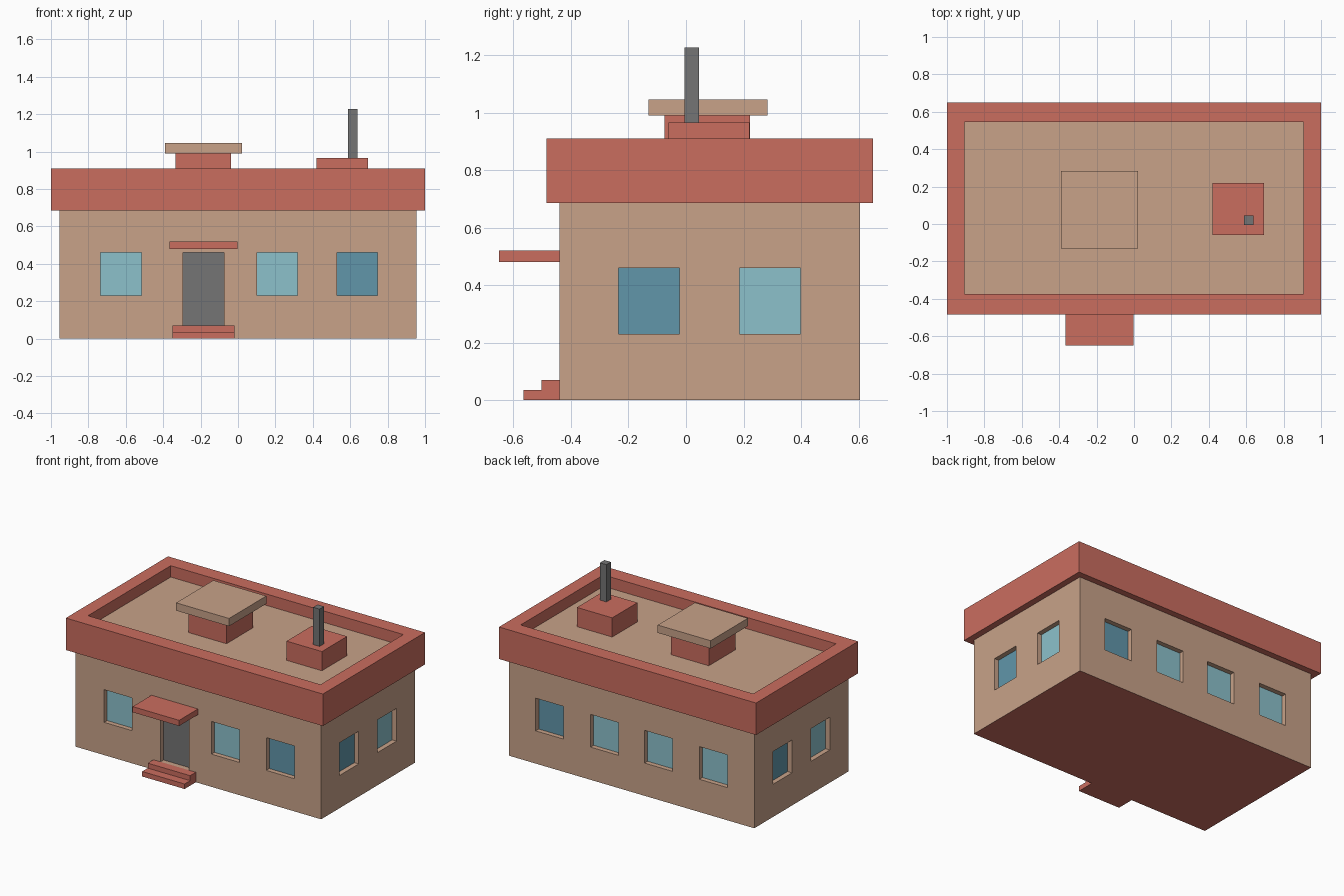
import bpy, bmesh
from mathutils import Vector

if "Cube" in bpy.data.objects:
    bpy.data.objects.remove(bpy.data.objects["Cube"])


def material(name, rgb):
    lin = [(c / 255 / 12.92) if c < 10 else ((c / 255 + 0.055) / 1.055) ** 2.4 for c in rgb]
    m = bpy.data.materials.new(name)
    m.diffuse_color = (*lin, 1)
    m.use_nodes = True
    m.node_tree.nodes["Principled BSDF"].inputs["Base Color"].default_value = m.diffuse_color
    return m


TAN = material("tan plaster", (200, 162, 137))
RED = material("brick red", (202, 109, 95))
LIGHT = material("light glass", (140, 193, 203))
DARK = material("dark glass", (97, 150, 170))
GREY = material("grey metal", (117, 117, 117))


def boxes(name, extents, *mats):
    """One object from boxes given as (x0, x1, y0, y1, z0, z1)."""
    bm = bmesh.new()
    for x0, x1, y0, y1, z0, z1 in extents:
        verts = bmesh.ops.create_cube(bm, size=1)["verts"]
        bmesh.ops.scale(bm, vec=(x1 - x0, y1 - y0, z1 - z0), verts=verts)
        bmesh.ops.translate(bm, vec=Vector((x0 + x1, y0 + y1, z0 + z1)) / 2, verts=verts)
    me = bpy.data.meshes.new(name)
    bm.to_mesh(me)
    bm.free()
    for m in mats:
        me.materials.append(m)
    ob = bpy.data.objects.new(name, me)
    bpy.context.collection.objects.link(ob)
    return ob


def carve(ob, extents):
    """Cut boxes out of an object and remove the cutter."""
    cutter = boxes("cutter", extents, ob.data.materials[0])
    cutter.hide_render = True
    mod = ob.modifiers.new("carve", "BOOLEAN")
    mod.operation, mod.solver, mod.object = "DIFFERENCE", "EXACT", cutter
    bpy.context.view_layer.objects.active = ob
    bpy.ops.object.modifier_apply(modifier=mod.name)
    bpy.data.objects.remove(cutter)


X, Y0, Y1 = 0.955, -0.44, 0.605      # wall planes
DEPTH, PANE = 0.04, 0.006            # recess depth, glass thickness


def opening(side, a, b, z0, z1, near, far):
    """Box in a wall, from near to far behind the wall plane."""
    if side == "front":
        return (a, b, Y0 + near, Y0 + far, z0, z1)
    if side == "back":
        return (a, b, Y1 - far, Y1 - near, z0, z1)
    if side == "right":
        return (X - far, X - near, a, b, z0, z1)
    return (-X + near, -X + far, a, b, z0, z1)


# Openings: side, start, end, bottom, top, colour, name
W = (0.23, 0.46)
items = [("front", -0.295, -0.075, 0.07, 0.46, GREY, "door")]
for c, m in ((-0.625, LIGHT), (0.21, LIGHT), (0.637, DARK)):
    items.append(("front", c - 0.109, c + 0.109, *W, m, "front_window"))
for c, m in ((-0.637, LIGHT), (-0.21, LIGHT), (0.21, LIGHT), (0.637, DARK)):
    items.append(("back", c - 0.109, c + 0.109, *W, m, "back_window"))
for side, colours in (("right", (DARK, LIGHT)), ("left", (LIGHT, DARK))):
    for c, m in zip((-0.129, 0.292), colours):
        items.append((side, c - 0.106, c + 0.106, *W, m, side + "_window"))

# Walls with recessed openings; the underside is red
walls = boxes("walls", [(-X, X, Y0, Y1, 0, 0.69)], TAN, RED)
carve(walls, [opening(*i[:5], -0.05, DEPTH) for i in items])
for f in walls.data.polygons:
    f.material_index = 1 if f.normal.z < -0.9 and f.center.z < 0.01 else 0

# Window panes and door leaf
for i in items:
    boxes(i[6], [opening(*i[:5], DEPTH - PANE, DEPTH + PANE / 3)], i[5])

# Parapet with a sunken tan roof deck
parapet = boxes("parapet", [(-1, 1, -0.485, 0.65, 0.685, 0.91)], RED, TAN)
carve(parapet, [(-0.905, 0.905, -0.375, 0.545, 0.83, 1.0)])
for f in parapet.data.polygons:
    f.material_index = 1 if f.normal.z > 0.9 and f.center.z < 0.87 else 0

# Entrance steps and canopy
boxes("lower_step", [(-0.35, -0.02, -0.565, Y0, 0, 0.035)], RED)
boxes("upper_step", [(-0.35, -0.02, -0.503, Y0, 0.035, 0.07)], RED)
boxes("door_canopy", [(-0.365, -0.003, -0.65, Y0, 0.48, 0.52)], RED)

# Roof vent and chimney
boxes("vent_block", [(-0.333, -0.037, -0.075, 0.222, 0.825, 0.99)], RED)
boxes("vent_cap", [(-0.39, 0.022, -0.131, 0.283, 0.99, 1.045)], TAN)
boxes("chimney_base", [(0.42, 0.695, -0.06, 0.22, 0.825, 0.965)], RED)
boxes("chimney_pipe", [(0.588, 0.638, -0.005, 0.045, 0.96, 1.227)], GREY)
